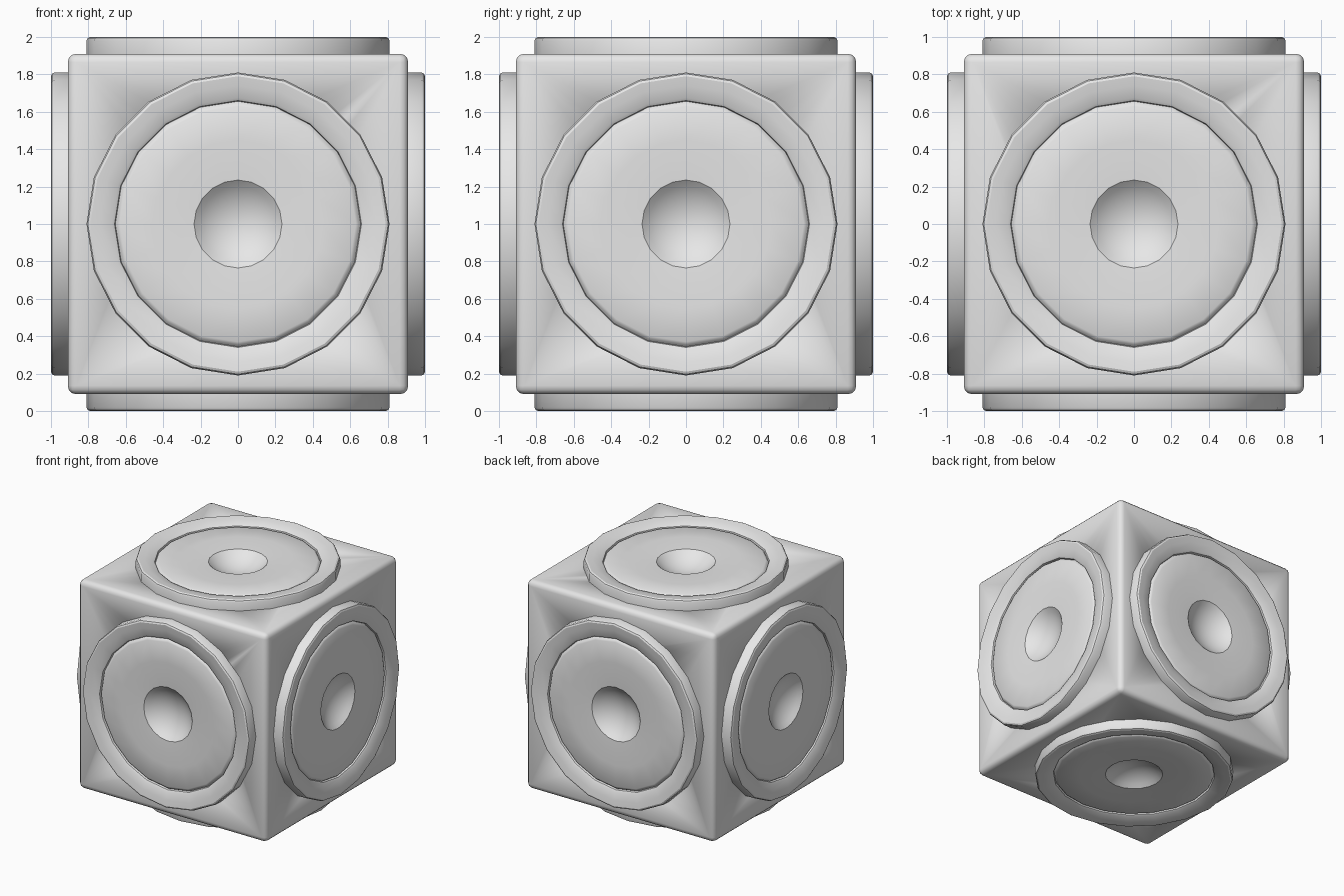
import bpy
import bmesh
from math import pi, radians, sin, cos
from mathutils import Matrix, Vector

old = bpy.data.objects.get("Cube")
if old:
    bpy.data.objects.remove(old, do_unlink=True)

CENTRE = Vector((0, 0, 1))
HALF = 0.91      # half width of the cabinet
SIDES = 20       # facets around each speaker

grey = bpy.data.materials.new("light_grey")
grey.use_nodes = True
grey.diffuse_color = (0.8, 0.8, 0.8, 1)
bsdf = next(n for n in grey.node_tree.nodes if n.type == 'BSDF_PRINCIPLED')
bsdf.inputs["Base Color"].default_value = (0.8, 0.8, 0.8, 1)


def finish(name, bm):
    """Turn a bmesh into a smooth shaded object."""
    bmesh.ops.recalc_face_normals(bm, faces=bm.faces)
    mesh = bpy.data.meshes.new(name)
    bm.to_mesh(mesh)
    bm.free()
    mesh.materials.append(grey)
    obj = bpy.data.objects.new(name, mesh)
    bpy.context.collection.objects.link(obj)
    bpy.ops.object.select_all(action='DESELECT')
    obj.select_set(True)
    bpy.context.view_layer.objects.active = obj
    bpy.ops.object.shade_smooth_by_angle(angle=radians(30))
    return obj


def lathe(name, profile):
    """Spin (radius, height) points around z."""
    bm = bmesh.new()
    verts = [bm.verts.new((r, 0, h)) for r, h in profile]
    edges = [bm.edges.new(pair) for pair in zip(verts, verts[1:])]
    bmesh.ops.spin(bm, geom=verts + edges, cent=(0, 0, 0), axis=(0, 0, 1),
                   angle=2 * pi, steps=SIDES, use_merge=False)
    bmesh.ops.remove_doubles(bm, verts=bm.verts, dist=0.0005)
    return finish(name, bm)


# Cabinet: cube with rounded edges
bm = bmesh.new()
bmesh.ops.create_cube(bm, size=2 * HALF)
bmesh.ops.bevel(bm, geom=bm.edges[:], offset=0.045, segments=3,
                profile=0.5, affect='EDGES')
cabinet = finish("cabinet", bm)
cabinet.location = CENTRE

# Speaker parts, all facing +z: rim, cone and hollow centre cup
rim = lathe("rim", [(0.81, 0.88), (0.81, 0.98), (0.803, 0.994), (0.79, 1.0),
                    (0.74, 0.993), (0.675, 0.977), (0.66, 0.968),
                    (0.655, 0.945)])
cone = lathe("cone", [(0.66, 0.945), (0.645, 0.964), (0.63, 0.972),
                      (0.45, 0.972), (0.32, 0.97), (0.235, 0.965)])
CUP_ANGLE = radians(45)
ball = 0.235 / sin(CUP_ANGLE)
arc = [CUP_ANGLE * (1 - i / 6) for i in range(7)]
cup = lathe("cup", [(ball * sin(a), 0.965 + ball * (cos(CUP_ANGLE) - cos(a)))
                    for a in arc])
for part in (cup,):
    # the cup opens outward
    if part.data.polygons[0].normal.z < 0:
        part.data.flip_normals()

# Place one speaker on each of the six sides
directions = {"top": (0, 0, 1), "bottom": (0, 0, -1),
              "front": (0, -1, 0), "back": (0, 1, 0),
              "left": (1, 0, 0), "right": (-1, 0, 0)}
for part in (rim, cone, cup):
    kind = part.name
    for side, axis in directions.items():
        obj = part if side == "top" else part.copy()
        if side != "top":
            bpy.context.collection.objects.link(obj)
        obj.name = f"{side}_{kind}"
        turn = Vector(axis).to_track_quat('Z', 'Y').to_matrix().to_4x4()
        obj.matrix_world = Matrix.Translation(CENTRE) @ turn

# Open the cabinet behind each cup so that the hollow is visible
bm = bmesh.new()
for axis in directions.values():
    turn = Vector(axis).to_track_quat('Z', 'Y').to_matrix().to_4x4()
    bmesh.ops.create_cone(bm, cap_ends=True, segments=SIDES, radius1=0.5,
                          radius2=0.5, depth=0.3,
                          matrix=turn @ Matrix.Translation((0, 0, HALF)))
cutter = finish("cup_cutter", bm)
cutter.location = CENTRE
cutter.hide_render = True
cutter.hide_set(True)
cutter.display_type = 'WIRE'
cut = cabinet.modifiers.new("cup_openings", 'BOOLEAN')
cut.operation = 'DIFFERENCE'
cut.object = cutter
cut.solver = 'EXACT'
